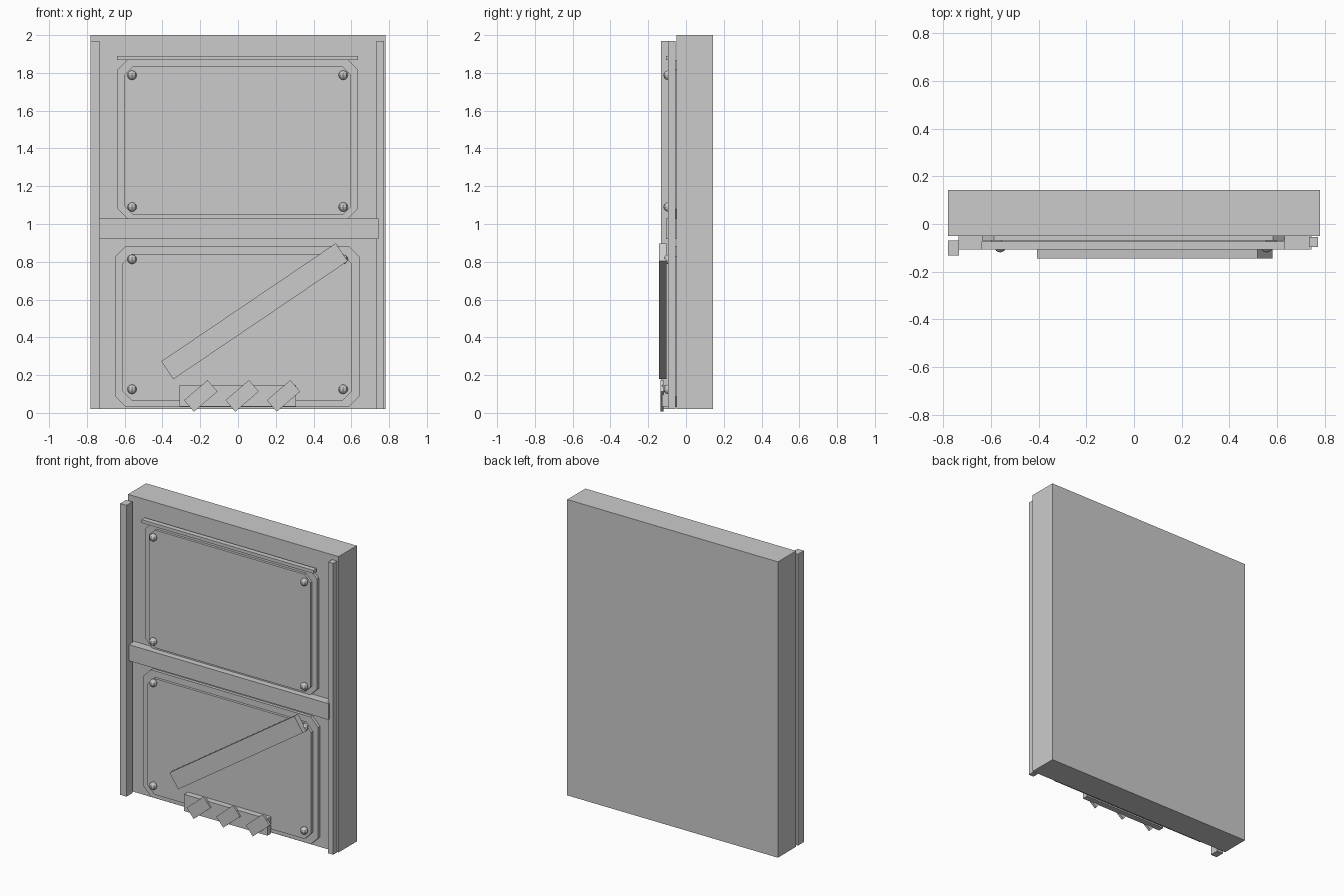
import bpy, bmesh
from math import radians
from mathutils import Matrix

cube = bpy.data.objects.get("Cube")
if cube:
    bpy.data.objects.remove(cube, do_unlink=True)

GREY = (0.6, 0.6, 0.6, 1)
mat = bpy.data.materials.new("plain grey")
mat.use_nodes = True
mat.diffuse_color = GREY
mat.node_tree.nodes["Principled BSDF"].inputs["Base Color"].default_value = GREY


def finish(name, bm):
    """Turn a bmesh into a named grey object."""
    bmesh.ops.recalc_face_normals(bm, faces=bm.faces)
    mesh = bpy.data.meshes.new(name)
    bm.to_mesh(mesh)
    bm.free()
    mesh.materials.append(mat)
    obj = bpy.data.objects.new(name, mesh)
    bpy.context.collection.objects.link(obj)
    return obj


def box(name, x, y, z, tilt=0):
    """Box from (min, max) ranges, tilted in the front plane about its centre."""
    bm = bmesh.new()
    bmesh.ops.create_cube(bm, size=1)
    size = [hi - lo for lo, hi in (x, y, z)]
    bmesh.ops.scale(bm, vec=size, verts=bm.verts)
    bmesh.ops.rotate(bm, matrix=Matrix.Rotation(-radians(tilt), 3, "Y"), verts=bm.verts)
    obj = finish(name, bm)
    obj.location = [(lo + hi) / 2 for lo, hi in (x, y, z)]
    return obj


def plate(name, x, y, z, cut):
    """Flat panel with clipped corners."""
    (x0, x1), (z0, z1) = x, z
    outline = [(x0 + cut, z0), (x1 - cut, z0), (x1, z0 + cut), (x1, z1 - cut),
               (x1 - cut, z1), (x0 + cut, z1), (x0, z1 - cut), (x0, z0 + cut)]
    bm = bmesh.new()
    face = bm.faces.new([bm.verts.new((px, y[1], pz)) for px, pz in outline])
    ext = bmesh.ops.extrude_face_region(bm, geom=[face])
    front = [v for v in ext["geom"] if isinstance(v, bmesh.types.BMVert)]
    bmesh.ops.translate(bm, vec=(0, y[0] - y[1], 0), verts=front)
    # keep the closing back face
    if not face.is_valid:
        bmesh.ops.holes_fill(bm, edges=bm.edges)
    return finish(name, bm)


def rivet(name, x, z):
    bm = bmesh.new()
    bmesh.ops.create_uvsphere(bm, u_segments=8, v_segments=6, radius=0.025)
    finish(name, bm).location = (x, -0.095, z)


# Main slab and edge strips
box("door_slab", (-0.78, 0.78), (-0.05, 0.142), (0.02, 2.0))
box("right_edge_strip", (-0.78, -0.733), (-0.132, -0.07), (0.02, 1.97))
box("left_edge_strip", (0.734, 0.772), (-0.096, -0.055), (0.02, 1.97))

# Cross rail and top ledge
box("middle_rail", (-0.737, 0.744), (-0.107, -0.05), (0.92, 1.028))
box("top_ledge", (-0.64, 0.634), (-0.107, -0.073), (1.868, 1.89))

# Stepped panels
plate("upper_panel_back", (-0.637, 0.634), (-0.07, -0.05), (1.03, 1.868), 0.05)
plate("upper_panel_front", (-0.6, 0.598), (-0.087, -0.068), (1.047, 1.835), 0.045)
plate("lower_panel_back", (-0.65, 0.643), (-0.07, -0.05), (0.032, 0.883), 0.055)
plate("lower_panel_front", (-0.611, 0.603), (-0.087, -0.068), (0.064, 0.841), 0.05)

# Corner rivets
for row, z in enumerate((0.125, 0.813, 1.09, 1.788)):
    for side, x in (("right", -0.561), ("left", 0.557)):
        rivet(f"{side}_rivet_{row + 1}", x, z)

# Diagonal brace: built level, then tilted
box("diagonal_brace", (-0.47, 0.645), (-0.144, -0.104), (0.481, 0.595), 34.1)

# Bottom bar with slanted blocks
box("bottom_bar", (-0.31, 0.307), (-0.127, -0.087), (0.035, 0.147))
for i in range(3):
    cx = -0.197 + 0.219 * i
    box(f"slanted_block_{i + 1}", (cx - 0.082, cx + 0.082), (-0.136, -0.12),
        (0.05, 0.13), 40.5)
